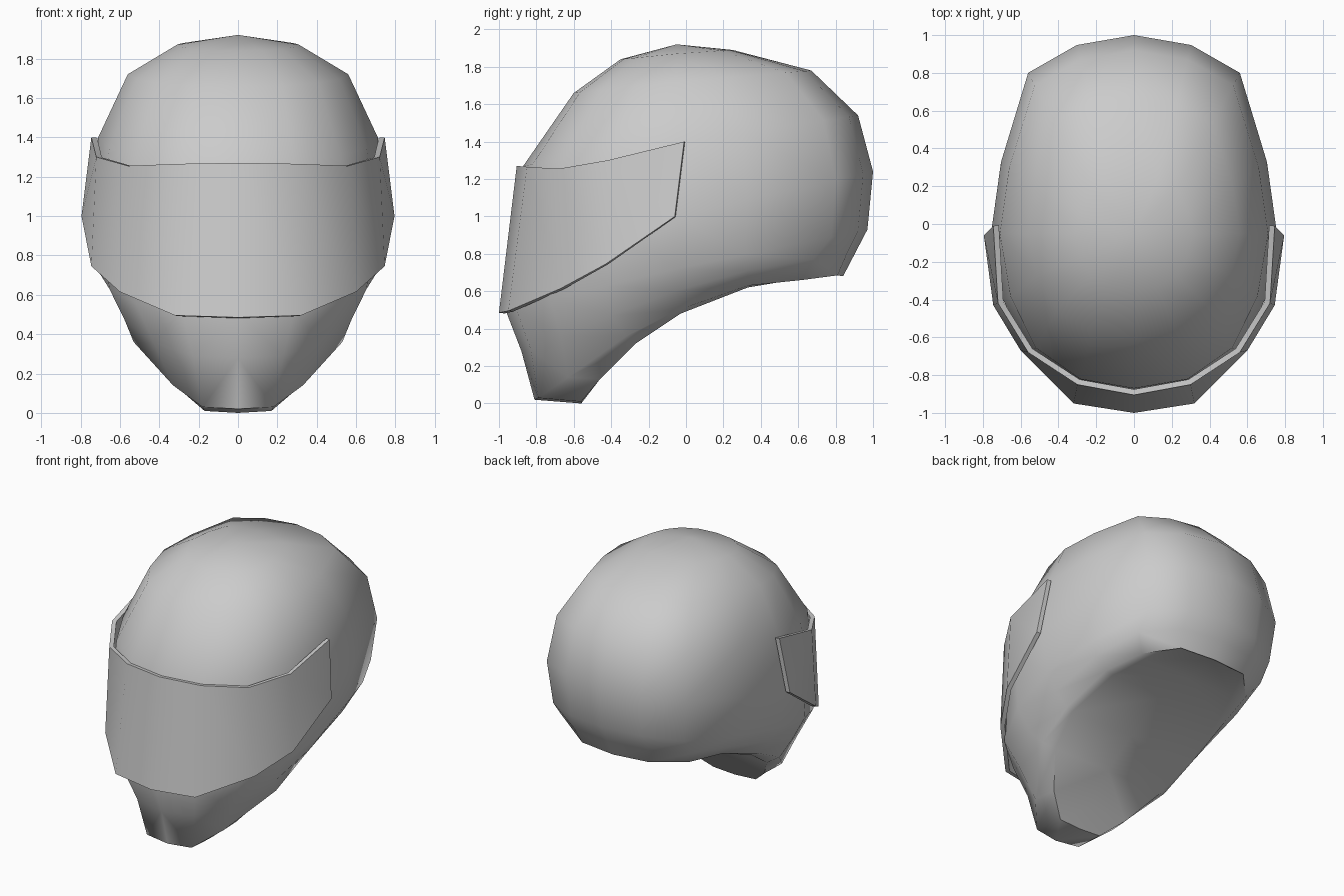
import bpy
import bmesh

if "Cube" in bpy.data.objects:
    bpy.data.objects.remove(bpy.data.objects["Cube"])

# Half plan of a ring, front centre to back centre: (sideways share, front/back share)
PLAN = [(0, -1), (.4, -.94), (.73, -.74), (.92, -.41), (1, 0),
        (.93, .36), (.74, .81), (.4, .95), (0, 1)]
Y0 = -.05


def ring(front_y, front_z, half_w, side_z, back_y, back_z):
    pts = []
    for sx, sy in PLAN:
        y, z = (front_y, front_z) if sy < 0 else (back_y, back_z)
        t = abs(sy)
        pts.append((half_w * sx, Y0 + (y - Y0) * t, side_z + (z - side_z) * t))
    return pts


def make_half(name, rows, pole=None):
    """Loft rows of equal length (top to bottom), then mirror across x."""
    n = len(rows[0])
    verts = [p for r in rows for p in r]
    faces = [(i * n + j, (i + 1) * n + j, (i + 1) * n + j + 1, i * n + j + 1)
             for i in range(len(rows) - 1) for j in range(n - 1)]
    if pole:
        verts.append(pole)
        faces += [(len(verts) - 1, j, j + 1) for j in range(n - 1)]
    me = bpy.data.meshes.new(name)
    me.from_pydata(verts, [], faces)
    # Merge the places where rows meet in one point
    bm = bmesh.new()
    bm.from_mesh(me)
    bmesh.ops.remove_doubles(bm, verts=bm.verts, dist=.002)
    bm.to_mesh(me)
    bm.free()
    ob = bpy.data.objects.new(name, me)
    bpy.context.collection.objects.link(ob)
    mod = ob.modifiers.new("mirror", 'MIRROR')
    mod.use_clip = True
    mod.merge_threshold = .002
    return ob


def finish(ob, angle):
    bpy.ops.object.select_all(action='DESELECT')
    bpy.context.view_layer.objects.active = ob
    ob.select_set(True)
    for m in list(ob.modifiers):
        bpy.ops.object.modifier_apply(modifier=m.name)
    bpy.ops.object.shade_smooth_by_angle(angle=angle)


# Helmet shell: dome rings, then the chin rings down to the rim
dome = [ring(-.35, 1.84, .31, 1.87, .25, 1.89),
        ring(-.60, 1.66, .56, 1.72, .67, 1.78),
        ring(-.87, 1.27, .71, 1.40, .92, 1.54),
        ring(-.89, .90, .757, 1.0, 1.0, 1.24),
        ring(-.965, .50, .71, .72, .97, .93)]
chin = [(0, -.88, .28), (.23, -.83, .29), (.43, -.67, .36), (.575, -.40, .47),
        (.63, -.06, .60), (.61, .33, .71), (.53, .68, .77), (.30, .86, .80), (0, .905, .805)]
base = [(0, -.81, .02), (.18, -.79, .03), (.33, -.63, .14), (.53, -.32, .36),
        (.55, -.04, .50), (.52, .33, .63), (.45, .62, .66), (.27, .81, .685), (0, .84, .68)]
rim = [(0, -.56, .0), (.17, -.56, .01), (.31, -.46, .13), (.46, -.27, .32),
       (.51, -.03, .48), (.46, .33, .62), (.37, .57, .66), (.27, .80, .70), (0, .80, .70)]
# Underside: the rim closed straight across, arched along its length
under = [(0, y, z) for x, y, z in rim]
under[1] = rim[0]
shell = make_half("helmet_shell", dome + [chin, base, rim, under], pole=(0, -.05, 1.92))
finish(shell, .9)

# Visor: straight band from brow to chin, thickened inwards
top = [(0, -.905, 1.27), (.30, -.85, 1.265), (.56, -.68, 1.255), (.72, -.42, 1.30), (.745, -.01, 1.40)]
bottom = [(0, -1.0, .485), (.32, -.95, .495), (.60, -.67, .615), (.745, -.43, .745), (.795, -.06, 1.0)]
visor = make_half("visor", [top, bottom])
sol = visor.modifiers.new("thickness", 'SOLIDIFY')
sol.thickness = .03
sol.offset = -1
finish(visor, .7)
